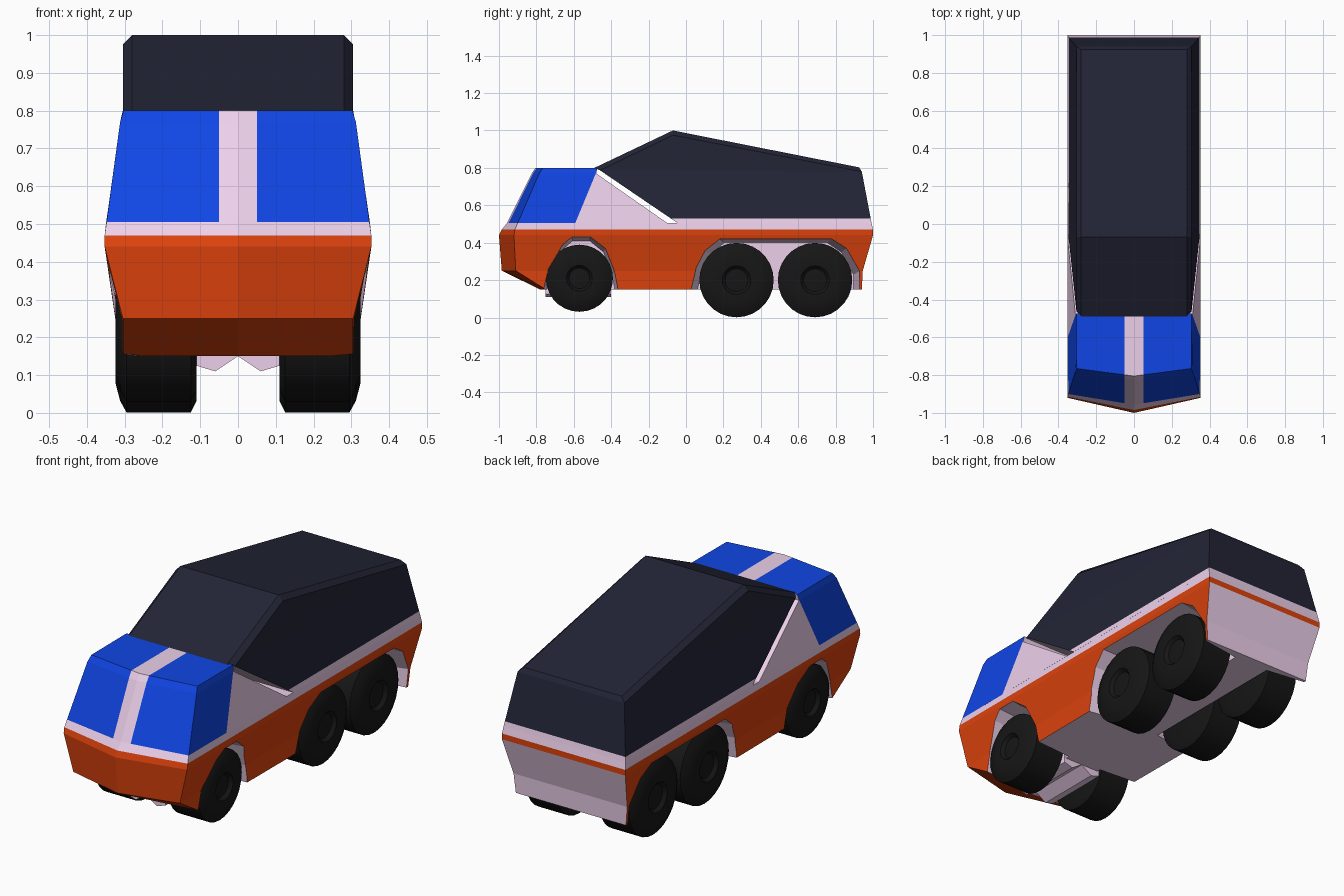
import bpy, bmesh, math
from mathutils import Vector

if "Cube" in bpy.data.objects:
    bpy.data.objects.remove(bpy.data.objects["Cube"])


def material(name, rgb):
    m = bpy.data.materials.new(name)
    m.diffuse_color = (*rgb, 1)
    m.use_nodes = True
    m.node_tree.nodes["Principled BSDF"].inputs["Base Color"].default_value = m.diffuse_color
    return m


ORANGE = material("orange", (0.72, 0.055, 0.004))
PINK = material("pale_pink", (0.84, 0.63, 0.82))
BLUE = material("blue_glass", (0.005, 0.06, 0.78))
DARK = material("dark_navy", (0.016, 0.018, 0.037))
RUBBER = material("rubber", (0.008, 0.008, 0.008))


def finish(name, bm, mats, paint=None):
    bmesh.ops.recalc_face_normals(bm, faces=bm.faces)
    bm.normal_update()
    if paint:
        for f in bm.faces:
            f.material_index = paint(f.calc_center_median(), f.normal)
    me = bpy.data.meshes.new(name)
    bm.to_mesh(me)
    bm.free()
    for m in mats:
        me.materials.append(m)
    ob = bpy.data.objects.new(name, me)
    bpy.context.collection.objects.link(ob)
    return ob


def loft(rings):
    """Capped loft through rings of points."""
    bm = bmesh.new()
    vs = [[bm.verts.new(p) for p in r] for r in rings]
    n = len(rings[0])
    for a, b in zip(vs, vs[1:]):
        for i in range(n):
            j = (i + 1) % n
            bm.faces.new((a[i], a[j], b[j], b[i]))
    bm.faces.new(vs[0])
    bm.faces.new(vs[-1])
    return bm


def plan(z, nose, fx, fy, rx, ry):
    """Horizontal outline with a pointed nose."""
    return [(0, nose, z), (fx, fy, z), (rx, ry, z), (-rx, ry, z), (-fx, fy, z)]


def cut(bm, co, no):
    bmesh.ops.bisect_plane(bm, geom=bm.verts[:] + bm.edges[:] + bm.faces[:],
                           plane_co=co, plane_no=no)


# Lower body: orange skirt, pale belt, rear panel and underside
def body_paint(c, n):
    if c.z > 0.47 or n.z < -0.99 or (n.y > 0.8 and c.z < 0.44):
        return 1
    return 0


body = finish("lower_body", loft([
    plan(0.15, -0.78, 0.305, -0.75, 0.315, 0.94),
    plan(0.25, -0.985, 0.305, -0.91, 0.325, 0.945),
    plan(0.44, -1.0, 0.353, -0.92, 0.353, 1.0),
    plan(0.47, -0.985, 0.353, -0.915, 0.353, 1.0),
    plan(0.505, -0.957, 0.348, -0.9, 0.349, 0.992)]), [ORANGE, PINK], body_paint)

# Wheel wells: flared arch cutters
FRONT_ARCH = [(-.78, .05), (-.765, .15), (-.74, .26), (-.66, .39), (-.61, .43), (-.51, .43),
              (-.43, .37), (-.38, .25), (-.36, .15), (-.355, .05)]
REAR_ARCH = [(.01, .05), (.02, .15), (.05, .27), (.1, .36), (.18, .42), (.78, .42),
             (.86, .37), (.932, .25), (.932, .05)]
for arch, mid in ((FRONT_ARCH, -0.567), (REAR_ARCH, 0.48)):
    for s in (-1, 1):
        rings = [[(s * x, mid + (y - mid) * k, z - dz) for y, z in arch]
                 for x, k, dz in ((0.1, 0.92, 0.02), (0.353, 1, 0), (0.45, 1.0, 0))]
        cutter = finish("well_cutter", loft(rings), [ORANGE, PINK], lambda c, n: 1)
        cutter.hide_render = True
        mod = body.modifiers.new("well", 'BOOLEAN')
        mod.operation = 'DIFFERENCE'
        mod.solver = 'EXACT'
        mod.object = cutter
        bpy.context.view_layer.objects.active = body
        bpy.ops.object.modifier_apply(modifier=mod.name)
        bpy.data.objects.remove(cutter)

# Cab: pale shell with blue glass split by a centre stripe
cab = loft([
    plan(0.505, -0.957, 0.348, -0.9, 0.349, -0.1),
    plan(0.77, -0.825, 0.312, -0.785, 0.310, -0.48),
    plan(0.80, -0.805, 0.303, -0.765, 0.305, -0.475)])
for x in (-0.05, 0.05):
    cut(cab, (x, 0, 0), (1, 0, 0))
PILLAR = Vector((0, 0.29, -0.12))
cut(cab, (0, -0.47, 0.8), PILLAR)


def cab_paint(c, n):
    ahead = (c - Vector((0, -0.47, 0.8))).dot(PILLAR) < 0
    return int(abs(c.x) > 0.05 and ahead and n.z > -0.9 and n.y < 0.5)


finish("cab", cab, [PINK, BLUE], cab_paint)

# Canopy: half outline points, mirrored, with chamfered roof edges
half = [(.349, -.045, .505), (.349, .992, .505), (.305, .94, .78), (.305, -.46, .787),
        (.305, -.07, .975), (.28, -.49, .80), (.28, -.07, 1.0), (.28, .925, .803)]
sides = [(0, 1, 2, 3), (3, 2, 4), (3, 4, 6, 5), (4, 2, 7, 6)]
across = [(5, 6), (6, 7), (7, 2), (2, 1), (1, 0), (0, 3), (3, 5)]
bm = bmesh.new()
R = [bm.verts.new(p) for p in half]
L = [bm.verts.new((-x, y, z)) for x, y, z in half]
for f in sides:
    for side in (R, L):
        bm.faces.new([side[i] for i in f])
for a, b in across:
    bm.faces.new((R[a], R[b], L[b], L[a]))
cut(bm, (0, 0, 0.53), (0, 0, 1))
finish("canopy", bm, [DARK, PINK], lambda c, n: int(c.z < 0.53 or (n.z < -0.3 and c.y < 0)))

# Front suspension fairings under the belly
for s in (-1, 1):
    section = [(0, .15), (.06, .11), (.11, .125), (.11, .2), (0, .2)]
    finish("suspension_fairing",
           loft([[(s * x, y, z) for x, z in section] for y in (-.75, -.4)]), [PINK])

# Wheels: turned tyre profile with recessed hub (axial x, radius)
TYRE = [(.11, 0), (.11, .165), (.125, .195), (.295, .195), (.312, .165), (.324, .12),
        (.322, .075), (.305, .06), (.305, .045), (.312, 0)]
for label, y, z, k in (("front", -.57, .21, .92), ("middle", .27, .2, 1.02), ("rear", .69, .2, 1.02)):
    for s in (-1, 1):
        bm = bmesh.new()
        vs = [bm.verts.new((s * a, 0, r * k)) for a, r in TYRE]
        es = [bm.edges.new(e) for e in zip(vs, vs[1:])]
        bmesh.ops.spin(bm, geom=vs + es, cent=(0, 0, 0), axis=(1, 0, 0),
                       angle=math.tau, steps=28)
        bmesh.ops.remove_doubles(bm, verts=bm.verts, dist=1e-4)
        wheel = finish(label + "_wheel", bm, [RUBBER])
        wheel.location = (0, y, z)
        bpy.ops.object.select_all(action='DESELECT')
        wheel.select_set(True)
        bpy.context.view_layer.objects.active = wheel
        bpy.ops.object.shade_smooth_by_angle(angle=math.radians(40))
